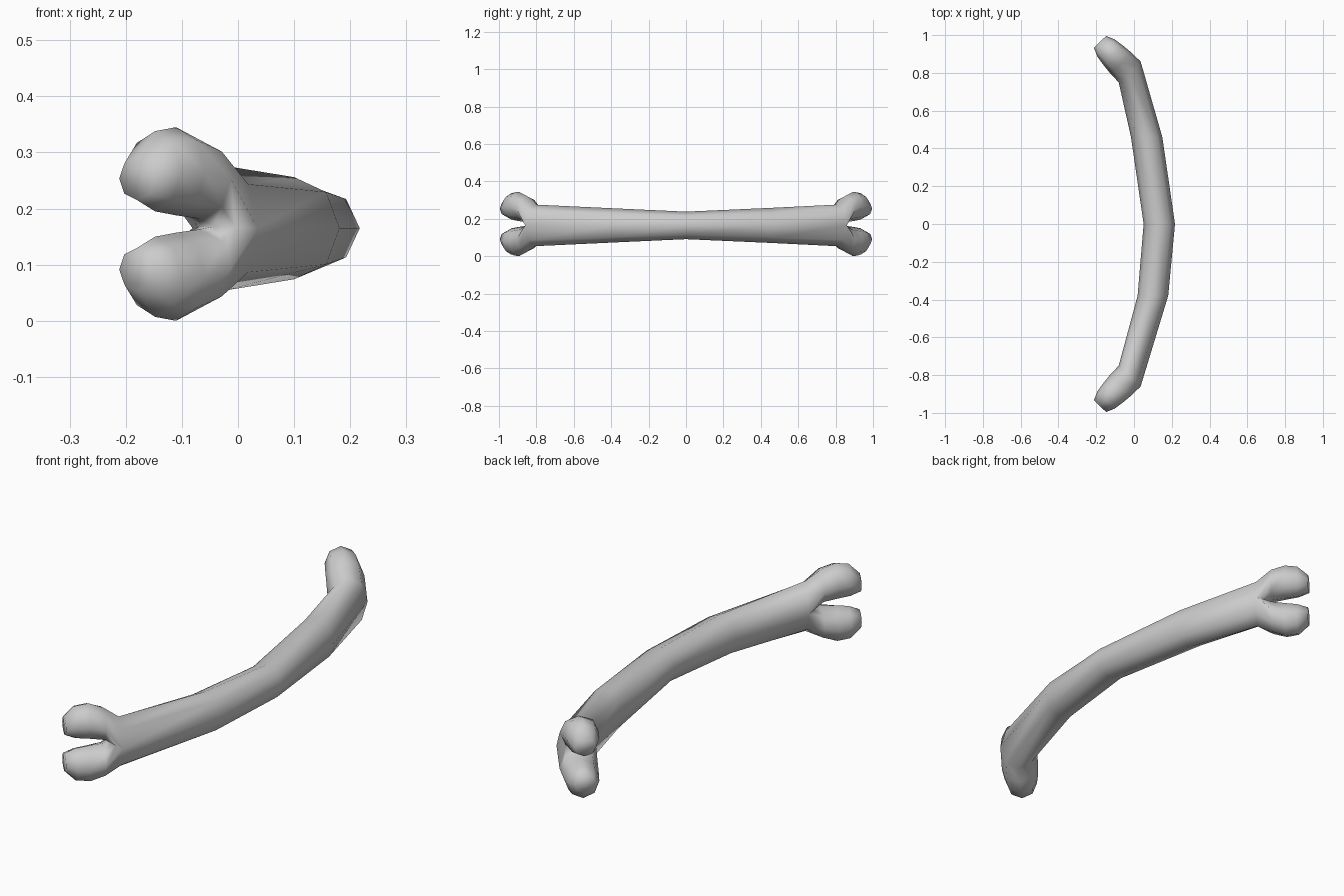
import bpy, bmesh
from math import cos, sin, radians

if "Cube" in bpy.data.objects:
    bpy.data.objects.remove(bpy.data.objects["Cube"])

bm = bmesh.new()
MID = 0.165      # height of the shaft axis
TOP = 0.345      # overall height; lower knobs mirror the upper ones about TOP / 2


def bridge(a, b):
    """Join two vertex loops with quads."""
    n = len(a)
    for i in range(n):
        bm.faces.new((a[i], a[(i + 1) % n], b[(i + 1) % n], b[i]))


def shaft_ring(cx, cy, ux, uy, hz):
    """Octagon whose horizontal half-axis is (ux, uy) and vertical one is hz."""
    ring = []
    for i in range(8):
        c, s = cos(radians(45 * i)), sin(radians(45 * i))
        ring.append(bm.verts.new((cx + ux * c, cy + uy * c, MID + hz * s)))
    return ring


# Curved shaft, waisted in the middle and flared towards the ends
stations = [(-0.023, -0.805, 0.058, -0.055, 0.111),
            (0.100, -0.38, 0.081, 0.0, 0.091),
            (0.134, 0.0, 0.083, 0.0, 0.0735),
            (0.067, 0.46, 0.083, 0.0, 0.094),
            (-0.023, 0.805, 0.058, 0.055, 0.111)]
rings = [shaft_ring(*s) for s in stations]
for a, b in zip(rings, rings[1:]):
    bridge(a, b)

# Knob sections: distance along the end axis, half width, bottom z, top z
sections = [(0.065, 0.079, 0.182, 0.322),
            (0.125, 0.073, 0.188, 0.345),
            (0.178, 0.065, 0.195, 0.338),
            (0.224, 0.045, 0.215, 0.292)]


def end_point(side, t, n, z):
    """Point at distance t along the outward diagonal and n across it."""
    return bm.verts.new((-0.023 - 0.70 * t + 0.71 * n,
                         side * (0.805 + 0.71 * t + 0.70 * n), z))


# Each end forks into an upper and a lower knob sharing a saddle
for side, ring in ((-1, rings[0]), (1, rings[-1])):
    saddle = [end_point(side, t, n, MID + 0.003)
              for t, n in ((0.02, -0.045), (0.03, 0.0), (0.02, 0.045))]
    upper = ring[0:5] + saddle
    lower = [ring[0]] + ring[7:3:-1] + saddle
    for loop, flip in ((upper, False), (lower, True)):
        for t, w, lo, hi in sections:
            new = []
            for i in range(8):
                a = radians(45 * i)
                z = (lo + hi) / 2 + (hi - lo) / 2 * sin(a)
                new.append(end_point(side, t, w * cos(a), TOP - z if flip else z))
            bridge(loop, new)
            loop = new
        bm.faces.new(loop)

bmesh.ops.recalc_face_normals(bm, faces=bm.faces[:])
for f in bm.faces:
    f.smooth = True

mesh = bpy.data.meshes.new("curved_bone")
bm.to_mesh(mesh)
bm.free()
bone = bpy.data.objects.new("curved_bone", mesh)
bpy.context.collection.objects.link(bone)
